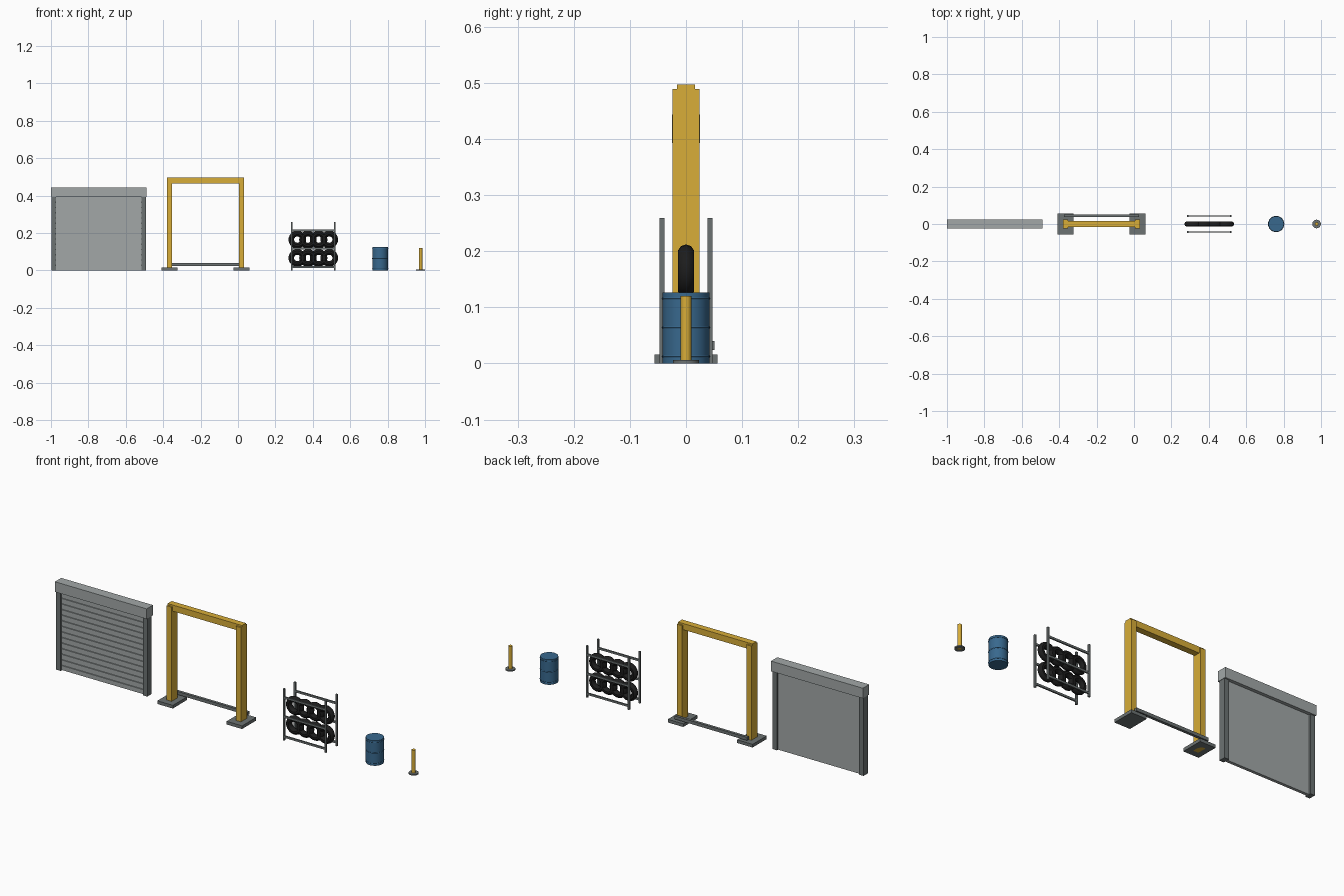
import bpy
from math import pi

if "Cube" in bpy.data.objects:
    bpy.data.objects.remove(bpy.data.objects["Cube"])


def material(name, rgb):
    m = bpy.data.materials.new(name)
    m.diffuse_color = (*rgb, 1)
    m.use_nodes = True
    m.node_tree.nodes["Principled BSDF"].inputs["Base Color"].default_value = m.diffuse_color
    return m


YELLOW = material("safety_yellow", (0.69, 0.42, 0.04))
BLUE = material("drum_blue", (0.04, 0.14, 0.27))
STEEL = material("dark_steel", (0.15, 0.17, 0.17))
SHUTTER = material("shutter_grey", (0.36, 0.39, 0.39))
RUBBER = material("rubber", (0.012, 0.012, 0.012))


def finish(name, mat, smooth=False):
    o = bpy.context.object
    o.name = name
    o.data.materials.append(mat)
    if smooth:
        bpy.ops.object.shade_smooth_by_angle(angle=pi / 5)
    return o


def box(name, mat, x, y, z):
    """Box from (min, max) ranges on each axis."""
    bpy.ops.mesh.primitive_cube_add(size=1, location=[sum(r) / 2 for r in (x, y, z)])
    bpy.context.object.scale = [r[1] - r[0] for r in (x, y, z)]
    bpy.ops.object.transform_apply(location=False, rotation=False, scale=True)
    return finish(name, mat)


def cylinder(name, mat, x, radius, z0, z1, sides=24):
    bpy.ops.mesh.primitive_cylinder_add(vertices=sides, radius=radius, depth=z1 - z0,
                                        location=(x, 0, (z0 + z1) / 2))
    return finish(name, mat, True)


def torus(name, mat, loc, major, minor, rot=(0, 0, 0), segs=(24, 10)):
    bpy.ops.mesh.primitive_torus_add(location=loc, rotation=rot, major_radius=major,
                                     minor_radius=minor, major_segments=segs[0],
                                     minor_segments=segs[1])
    return finish(name, mat, True)


# Roller door: header box, side guides, backing panel and slats
box("door_header", SHUTTER, (-1.0, -0.49), (-0.025, 0.025), (0.393, 0.444))
for side, x in (("left", -0.998), ("right", -0.517)):
    box(f"door_guide_{side}", STEEL, (x, x + 0.025), (-0.017, 0.017), (0, 0.394))
box("door_panel", SHUTTER, (-0.974, -0.516), (-0.006, 0.008), (0, 0.394))
SLATS = 14
pitch = 0.393 / SLATS
for i in range(SLATS):
    box(f"door_slat_{i + 1}", SHUTTER, (-0.974, -0.516), (-0.011, -0.005),
        (i * pitch + 0.003, (i + 1) * pitch - 0.003))

# Two-post lift: base plates, columns, top beam, rear floor bar
for side, x in (("left", -0.366), ("right", 0.019)):
    box(f"lift_base_{side}", STEEL, (x - 0.043, x + 0.043), (-0.056, 0.056), (0, 0.016))
    box(f"lift_column_{side}", YELLOW, (x - 0.014, x + 0.014), (-0.024, 0.024), (0, 0.489))
box("lift_top_beam", YELLOW, (-0.38, 0.033), (-0.016, 0.016), (0.466, 0.497))
box("lift_rear_bar", STEEL, (-0.375, 0.028), (0.037, 0.051), (0.024, 0.04))

# Tyre rack: four posts, three rails front and back
for face, y in (("front", -0.043), ("back", 0.043)):
    for side, x in (("left", 0.287), ("right", 0.518)):
        box(f"rack_post_{face}_{side}", STEEL, (x - 0.0045, x + 0.0045),
            (y - 0.0045, y + 0.0045), (0, 0.259))
    for i, z in enumerate((0.018, 0.118, 0.214)):
        box(f"rack_rail_{face}_{i + 1}", STEEL, (0.283, 0.522),
            (y - 0.0035, y + 0.0035), (z - 0.005, z + 0.005))

# Tyres: two rows of four
for row, z in enumerate((0.067, 0.165)):
    for i in range(4):
        torus(f"tyre_{row + 1}_{i + 1}", RUBBER, (0.317 + i * 0.057, 0, z),
              0.032, 0.015, (pi / 2, 0, 0))

# Oil drum with rolling hoops
cylinder("drum_body", BLUE, 0.76, 0.0415, 0, 0.126)
for i, z in enumerate((0.012, 0.064, 0.116)):
    torus(f"drum_hoop_{i + 1}", BLUE, (0.76, 0, z), 0.0415, 0.002, segs=(24, 6))

# Bollard
cylinder("bollard_base", STEEL, 0.976, 0.023, 0, 0.006)
cylinder("bollard_post", YELLOW, 0.976, 0.0095, 0, 0.12)
